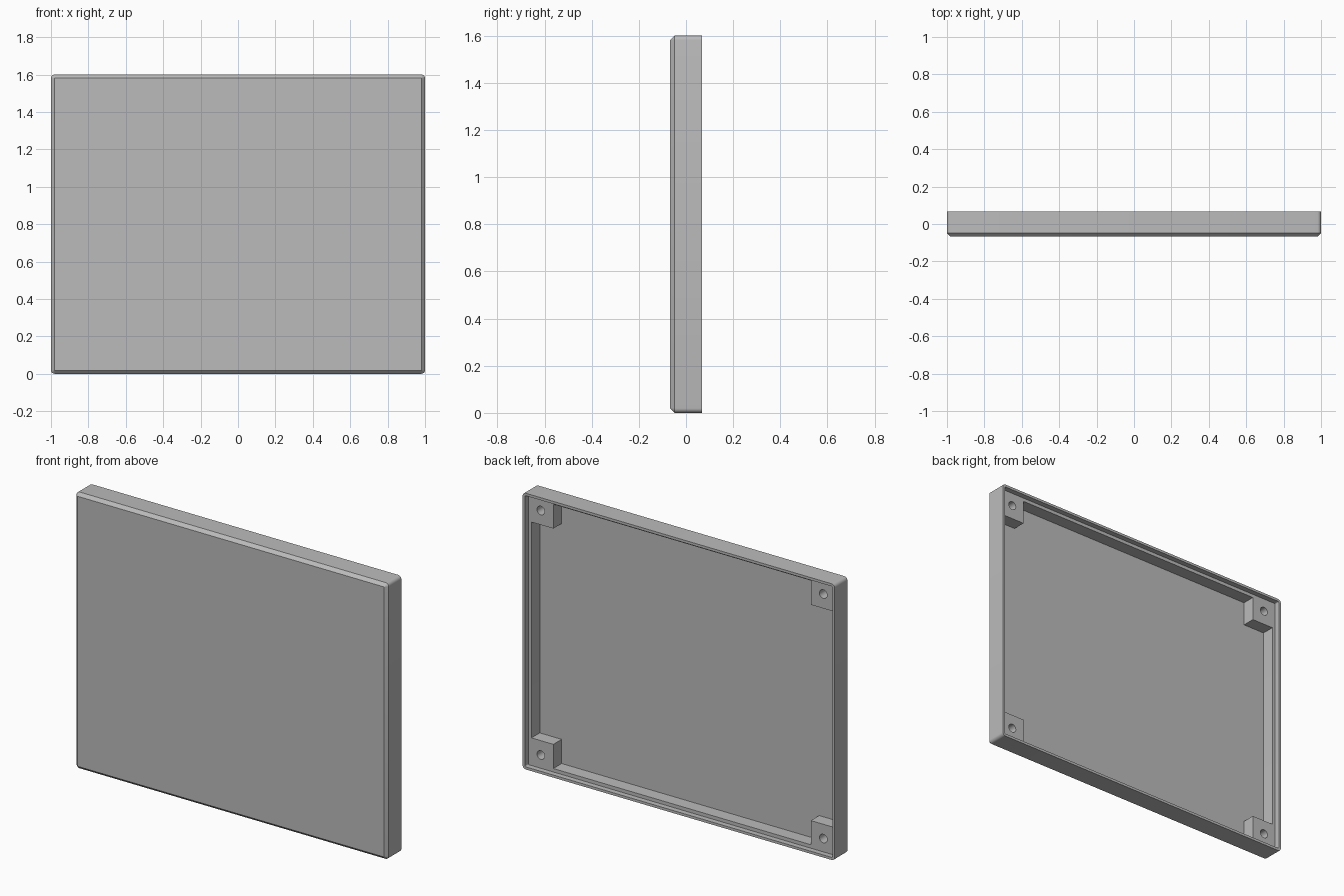
import bpy, bmesh, math

if "Cube" in bpy.data.objects:
    bpy.data.objects.remove(bpy.data.objects["Cube"])

W, H, D = 1.0, 1.6, 0.067      # half width, height, half depth
LEDGE, FLOOR = 0.036, -0.04    # y of the cover ledge and of the inner floor
WALL = 0.035                   # full wall thickness

grey = bpy.data.materials.new("plain grey")
grey.diffuse_color = (0.5, 0.5, 0.5, 1)
grey.use_nodes = True
grey.node_tree.nodes["Principled BSDF"].inputs["Base Color"].default_value = grey.diffuse_color


def finish(bm, name):
    bmesh.ops.recalc_face_normals(bm, faces=bm.faces)
    me = bpy.data.meshes.new(name)
    bm.to_mesh(me)
    bm.free()
    me.materials.append(grey)
    ob = bpy.data.objects.new(name, me)
    bpy.context.collection.objects.link(ob)
    return ob


def activate(ob):
    bpy.ops.object.select_all(action='DESELECT')
    ob.select_set(True)
    bpy.context.view_layer.objects.active = ob


def rounded_loop(bm, inset, r, y, seg=5):
    """Rounded rectangle of vertices, inset from the panel outline."""
    hx, hz = W - inset - r, H / 2 - inset - r
    verts = []
    for q, (sx, sz) in enumerate([(1, 1), (-1, 1), (-1, -1), (1, -1)]):
        for i in range(seg + 1):
            a = math.pi / 2 * (q + i / seg)
            verts.append(bm.verts.new((sx * hx + r * math.cos(a), y,
                                       H / 2 + sz * hz + r * math.sin(a))))
    return verts


# Tray shell: bevelled front, straight sides, stepped rim, hollow back
bm = bmesh.new()
profile = [(0.018, 0.003, -D), (0, 0.02, -D + 0.018), (0, 0.02, D),
           (0.015, 0.006, D), (0.015, 0.006, LEDGE),
           (WALL, 0.002, LEDGE), (WALL, 0.002, FLOOR)]
loops = [rounded_loop(bm, *p) for p in profile]
for a, b in zip(loops, loops[1:]):
    for i in range(len(a)):
        j = (i + 1) % len(a)
        bm.faces.new((a[i], a[j], b[j], b[i]))
bm.faces.new(loops[0])
bm.faces.new(loops[-1])
shell = finish(bm, "panel_shell")
activate(shell)
bpy.ops.object.shade_smooth_by_angle(angle=math.radians(30))

# Corner screw posts, each with a blind hole
SIZE = 0.14
for sx, side in ((1, "right"), (-1, "left")):
    for top, level in ((0, "lower"), (1, "upper")):
        cx = sx * (W - WALL - SIZE / 2)
        cz = WALL + SIZE / 2
        hz = 0.092
        if top:
            cz, hz = H - cz, H - hz
        bm = bmesh.new()
        bmesh.ops.create_cube(bm, size=1)
        for v in bm.verts:
            v.co = (cx + v.co.x * SIZE,
                    (LEDGE + FLOOR) / 2 + v.co.y * (LEDGE - FLOOR),
                    cz + v.co.z * SIZE)
        post = finish(bm, f"{level}_{side}_post")
        bpy.ops.mesh.primitive_cylinder_add(
            vertices=20, radius=0.025, depth=0.12,
            location=(sx * 0.905, LEDGE, hz), rotation=(math.pi / 2, 0, 0))
        cutter = bpy.context.object
        cutter.data.materials.append(grey)
        cutter.hide_render = True
        activate(post)
        mod = post.modifiers.new("screw hole", 'BOOLEAN')
        mod.operation = 'DIFFERENCE'
        mod.solver = 'EXACT'
        mod.object = cutter
        bpy.context.view_layer.update()
        bpy.ops.object.modifier_apply(modifier=mod.name)
        bpy.data.objects.remove(cutter)
        bpy.ops.object.shade_smooth_by_angle(angle=math.radians(30))
